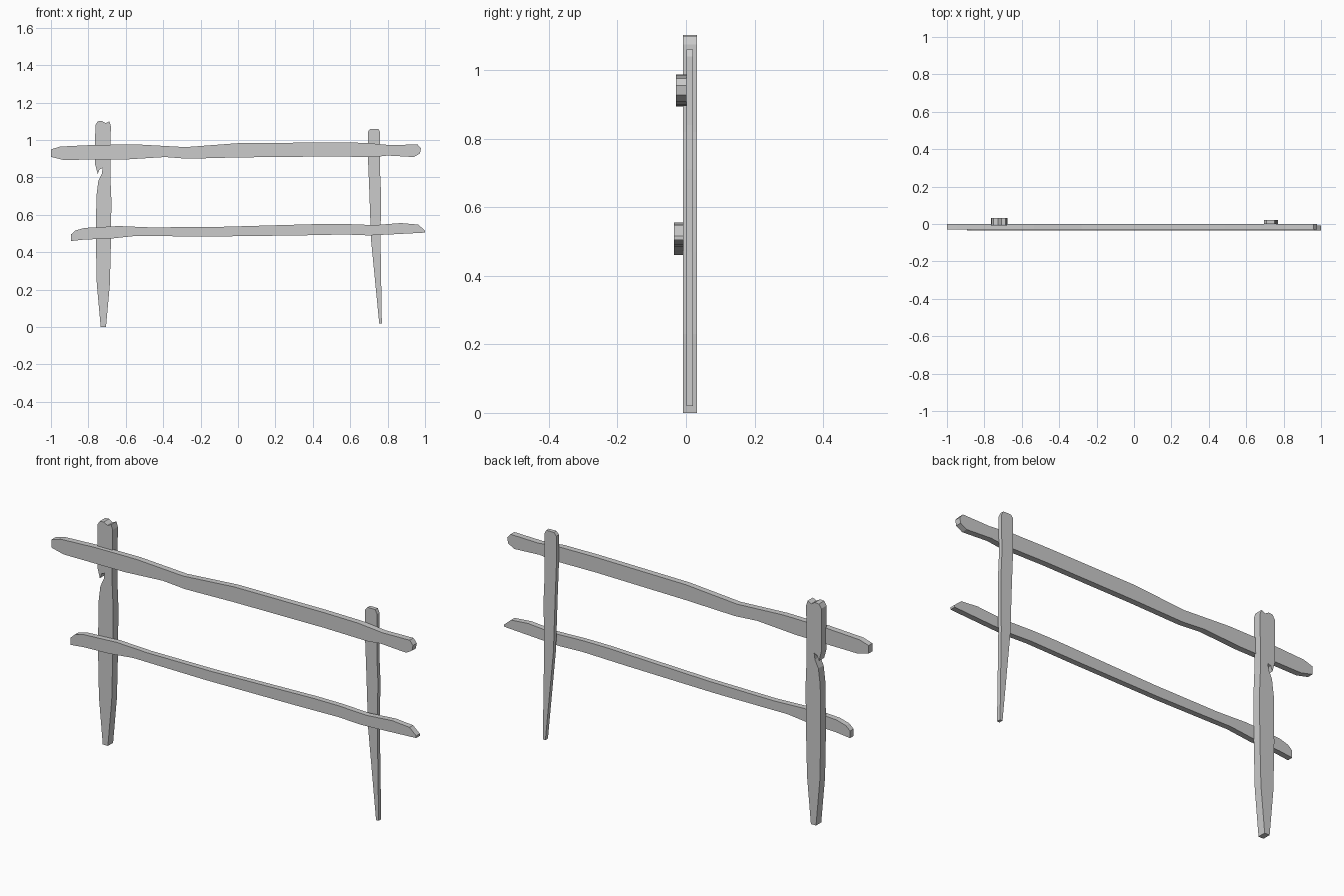
import bpy, bmesh


def plank(name, profile, y_front, y_back):
    """Extrude a hand-cut (x, z) outline from y_front to y_back."""
    bm = bmesh.new()
    face = bm.faces.new([bm.verts.new((x, y_front, z)) for x, z in profile])
    ext = bmesh.ops.extrude_face_region(bm, geom=[face], use_keep_orig=True)
    for v in ext["geom"]:
        if isinstance(v, bmesh.types.BMVert):
            v.co.y = y_back
    bmesh.ops.recalc_face_normals(bm, faces=bm.faces)
    mesh = bpy.data.meshes.new(name)
    bm.to_mesh(mesh)
    bm.free()
    obj = bpy.data.objects.new(name, mesh)
    bpy.context.collection.objects.link(obj)
    return obj


# Thick left post with a splintered notch and pointed foot
plank("left_post", [
    (-.763, 1.08), (-.75, 1.10), (-.728, 1.102), (-.708, 1.09), (-.688, 1.10),
    (-.68, 1.075), (-.683, .82), (-.677, .68), (-.679, .47), (-.685, .23),
    (-.706, 0), (-.734, 0), (-.755, .23), (-.76, .47), (-.757, .70),
    (-.747, .78), (-.728, .82), (-.724, .85), (-.74, .843), (-.75, .818),
    (-.764, .87)], -.009, .032)

# Thin tapered right post
plank("right_post", [
    (.695, 1.045), (.708, 1.06), (.75, 1.06), (.76, 1.04), (.759, .84),
    (.765, .71), (.762, .47), (.769, .02), (.755, .02), (.711, .47),
    (.702, .73), (.695, .90)], .001, .021)

# Upper rail
plank("upper_rail", [
    (-1, .95), (-.95, .965), (-.765, .974), (-.535, .976), (-.28, .962),
    (0, .983), (.49, .987), (.68, .985), (.81, .973), (.96, .976),
    (.978, .955), (.973, .928), (.94, .909), (.80, .917), (.73, .909),
    (.49, .912), (0, .907), (-.27, .90), (-.39, .909), (-.60, .896),
    (-.935, .894), (-1, .91)], -.029, .001)

# Lower rail
plank("lower_rail", [
    (-.893, .495), (-.87, .516), (-.82, .53), (-.64, .54), (-.47, .533),
    (-.12, .535), (.44, .551), (.57, .551), (.73, .545), (.87, .556),
    (.963, .548), (1, .516), (1, .505), (.81, .495), (.70, .49),
    (.57, .495), (.33, .49), (-.15, .484), (-.55, .487), (-.68, .473),
    (-.82, .468), (-.893, .46)], -.035, -.007)
